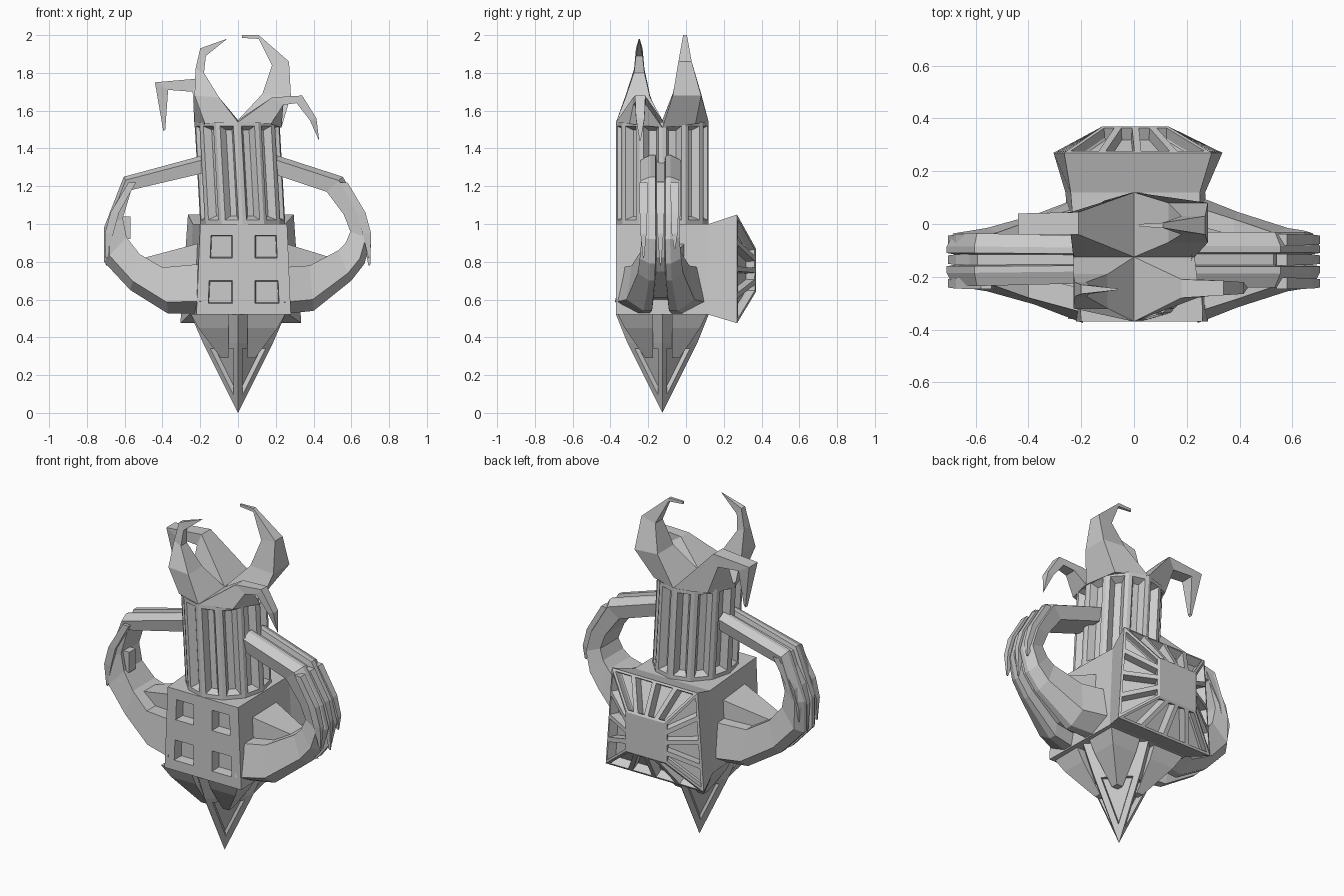
import bpy, bmesh
from math import sin, cos, pi
from mathutils import Vector as V

if "Cube" in bpy.data.objects:
    bpy.data.objects.remove(bpy.data.objects["Cube"])

CY = -0.125  # tower axis in y


def finish(name, bm):
    me = bpy.data.meshes.new(name)
    bm.to_mesh(me)
    bm.free()
    ob = bpy.data.objects.new(name, me)
    bpy.context.collection.objects.link(ob)
    return ob


def face(bm, pts, centre):
    """Face turned away from the part's centre."""
    f = bm.faces.new([bm.verts.new(p) for p in pts])
    f.normal_update()
    if f.normal.dot(f.calc_center_median() - V(centre)) < 0:
        f.normal_flip()
    return f


def grid(bm, q, nu, nv, centre):
    """Quad split into nu x nv cells."""
    a, b, c, d = map(V, q)
    P = lambda u, v: a.lerp(b, u).lerp(d.lerp(c, u), v)
    return [face(bm, [P(i / nu, j / nv), P((i + 1) / nu, j / nv),
                      P((i + 1) / nu, (j + 1) / nv), P(i / nu, (j + 1) / nv)], centre)
            for i in range(nu) for j in range(nv)]


def recess(bm, faces, rim, bevel, depth):
    """Sunken panel with a flat rim and sloped walls."""
    bmesh.ops.inset_individual(bm, faces=faces, thickness=rim, use_even_offset=True)
    bmesh.ops.inset_individual(bm, faces=faces, thickness=bevel, depth=-depth,
                               use_even_offset=True)


def loft(name, rings):
    bm = bmesh.new()
    vs = [[bm.verts.new(p) for p in r] for r in rings]
    n = len(vs[0])
    for r, s in zip(vs, vs[1:]):
        for i in range(n):
            bm.faces.new((r[i], r[(i + 1) % n], s[(i + 1) % n], s[i]))
    bm.faces.new(vs[0])
    bm.faces.new(vs[-1])
    bmesh.ops.recalc_face_normals(bm, faces=bm.faces)
    return finish(name, bm)


def rect(x0, x1, z0, z1, y, top=0.0):
    """Upright rectangle at depth y, narrowed by top at the upper edge."""
    return [(x0, y, z0), (x1, y, z0), (x1 - top, y, z1), (x0 + top, y, z1)]


def ngon(n, rx, ry, x, z):
    return [V((x + rx * sin(k * 2 * pi / n), CY - ry * cos(k * 2 * pi / n), z)) for k in range(n)]


# Main block with four sunken windows in front
bm = bmesh.new()
c = (0.02, CY, 0.76)
front = rect(-0.22, 0.28, 0.52, 1.0, -0.37, 0.02)
back = rect(-0.26, 0.27, 0.52, 1.0, 0.12, 0.02)
windows = grid(bm, front, 2, 2, c)
for i in range(4):
    j = (i + 1) % 4
    face(bm, [front[i], front[j], back[j], back[i]], c)
recess(bm, windows, 0.06, 0.004, 0.06)
finish("main_block", bm)

# Rear exhaust: flared neck and slotted cap
bm = bmesh.new()
c = (0.01, 0.22, 0.76)
rim = rect(-0.305, 0.335, 0.475, 1.05, 0.27, 0.04)
hub = rect(-0.12, 0.13, 0.64, 0.87, 0.37)
slots = []
for i in range(4):
    j = (i + 1) % 4
    face(bm, [back[i], back[j], rim[j], rim[i]], c)
    slots += grid(bm, [rim[i], rim[j], hub[j], hub[i]], 4, 1, c)
face(bm, hub, c)
recess(bm, slots, 0.013, 0.003, 0.05)
finish("rear_exhaust", bm)

# Twelve-sided tower with fluted panels
bm = bmesh.new()
N = 12
lo, hi = ngon(N, 0.225, 0.245, 0.025, 1.0), ngon(N, 0.225, 0.245, -0.005, 1.54)
flutes = [face(bm, [lo[i], lo[i + 1 - N], hi[i + 1 - N], hi[i]], (0.01, CY, 1.27))
          for i in range(N)]
recess(bm, flutes, 0.022, 0.02, 0.04)
finish("fluted_tower", bm)

# Lower spike: four-sided point with sunken panels
bm = bmesh.new()
c = (0, CY, 0.4)
top, mid = ngon(4, 0.25, 0.245, 0, 0.52), ngon(4, 0.185, 0.185, 0, 0.37)
panels = []
for i in range(4):
    j = (i + 1) % 4
    panels.append(face(bm, [mid[i], mid[j], (0, CY, 0)], c))
    face(bm, [top[i], top[j], mid[j], mid[i]], c)
recess(bm, panels, 0.032, 0.005, 0.025)
finish("lower_spike", bm)

# Brackets spreading from the spike to the block's corners
for sx in (-1, 1):
    for sy in (-1, 1):
        loft("spike_bracket", [
            [(sx * x, CY + sy * y, z) for x, y in ((a, b), (a, 0.05), (0.05, 0.05), (0.05, b))]
            for a, b, z in ((0.25, 0.235, 0.522), (0.21, 0.20, 0.45), (0.09, 0.09, 0.29))])

# Crown: four curled horns, one per quadrant of the tower top
# station: outer x, z, inner x, z, y towards axis, y away from axis
horns = {
    "front_left_horn": (-1, -1, [(-.23, 1.68, -.10, 1.67, -.19, -.32), (-.225, 1.82, -.18, 1.8, -.22, -.275),
                                 (-.20, 1.93, -.17, 1.89, -.23, -.265), (-.06, 1.98, -.07, 1.97, -.245, -.25)]),
    "back_right_horn": (1, 1, [(.28, 1.68, .13, 1.69, -.07, .08), (.27, 1.86, .18, 1.84, -.04, .03),
                               (.11, 2.0, .11, 1.98, -.015, .005), (.02, 2.0, .02, 1.985, -.01, 0)]),
    "back_left_horn": (-1, 1, [(-.24, 1.70, -.21, 1.77, -.04, .045), (-.37, 1.71, -.44, 1.75, -.04, .04),
                               (-.385, 1.5, -.395, 1.49, -.01, .01)]),
    "front_right_horn": (1, -1, [(.24, 1.63, .18, 1.67, -.21, -.28), (.31, 1.64, .34, 1.68, -.215, -.27),
                                 (.38, 1.55, .415, 1.56, -.22, -.265), (.425, 1.45, .43, 1.44, -.24, -.245)]),
}
for name, (sx, sy, st) in horns.items():
    r, d = 0.245, 0.175
    base = [(0, CY, 1.55), (0, CY + sy * r, 1.54), (sx * d, CY + sy * d, 1.53), (sx * 0.23, CY, 1.51)]
    loft(name, [base] + [[(xi, ya, zi), (xi, yb, zi), (xo, yb, zo), (xo, ya, zo)]
                         for xo, zo, xi, zi, ya, yb in st])

# Side arms looping from block to tower, with a channel along the outside
# station: outer x, z, inner x, z, half width
left = [(-.20, .525, -.18, .79, .24), (-.37, .525, -.40, .77, .17), (-.57, .65, -.52, .84, .12),
        (-.71, .80, -.59, .93, .10), (-.71, .98, -.61, 1.03, .10), (-.605, 1.25, -.565, 1.18, .10),
        (-.18, 1.365, -.18, 1.27, .09)]
right = [(.25, .525, .22, .77, .24), (.40, .54, .38, .78, .18), (.60, .70, .53, .86, .12),
         (.67, .79, .57, .90, .11), (.705, .92, .595, .96, .10), (.67, 1.05, .56, 1.05, .105),
         (.555, 1.25, .47, 1.17, .105), (.2, 1.365, .2, 1.26, .105)]
AY = -0.135
# section: (share of half width, share from outer to inner)
section = [(-1, .25), (-.5, 0), (-.25, 0), (-.2, .3), (.2, .3), (.25, 0), (.5, 0), (1, .25),
           (.85, 1), (-.85, 1)]
for name, st in (("left_arm", left), ("right_arm", right)):
    loft(name, [[(xo + (xi - xo) * t, AY + w * h, zo + (zi - zo) * t) for w, t in section]
                for xo, zo, xi, zi, h in st])

# Claw fingers hanging over each arm's elbow
for s in (-1, 1):
    for y, tip in ((-0.225, 0.82), (AY, 0.78), (-0.06, 0.87)):
        loft("claw_finger", [
            [(s * xo, y - h, z), (s * xo, y + h, z), (s * xi, y + h, z), (s * xi, y - h, z)]
            for xo, xi, z, h in ((.58, .54, 1.22, .022), (.675, .63, 1.06, .02),
                                 (.705, .66, .95, .016), (.70, .69, tip, .003))])

# Small stud on the inside of the left arm
loft("inner_stud", [[(x, y, z) for x, y in ((-.61, -.2), (-.57, -.2), (-.57, -.14), (-.61, -.14))]
                    for z in (0.92, 1.04)])

# Wedges where the arms grow out of the block
for s, x0 in ((-1, 0.2), (1, 0.24)):
    loft("arm_wedge", [[(s * x, CY - h, z0), (s * x, CY + h, z0), (s * x, CY + h, z1), (s * x, CY - h, z1)]
                       for x, h, z0, z1 in ((x0, .12, .6, .9), (.5, .05, .7, .82))])
